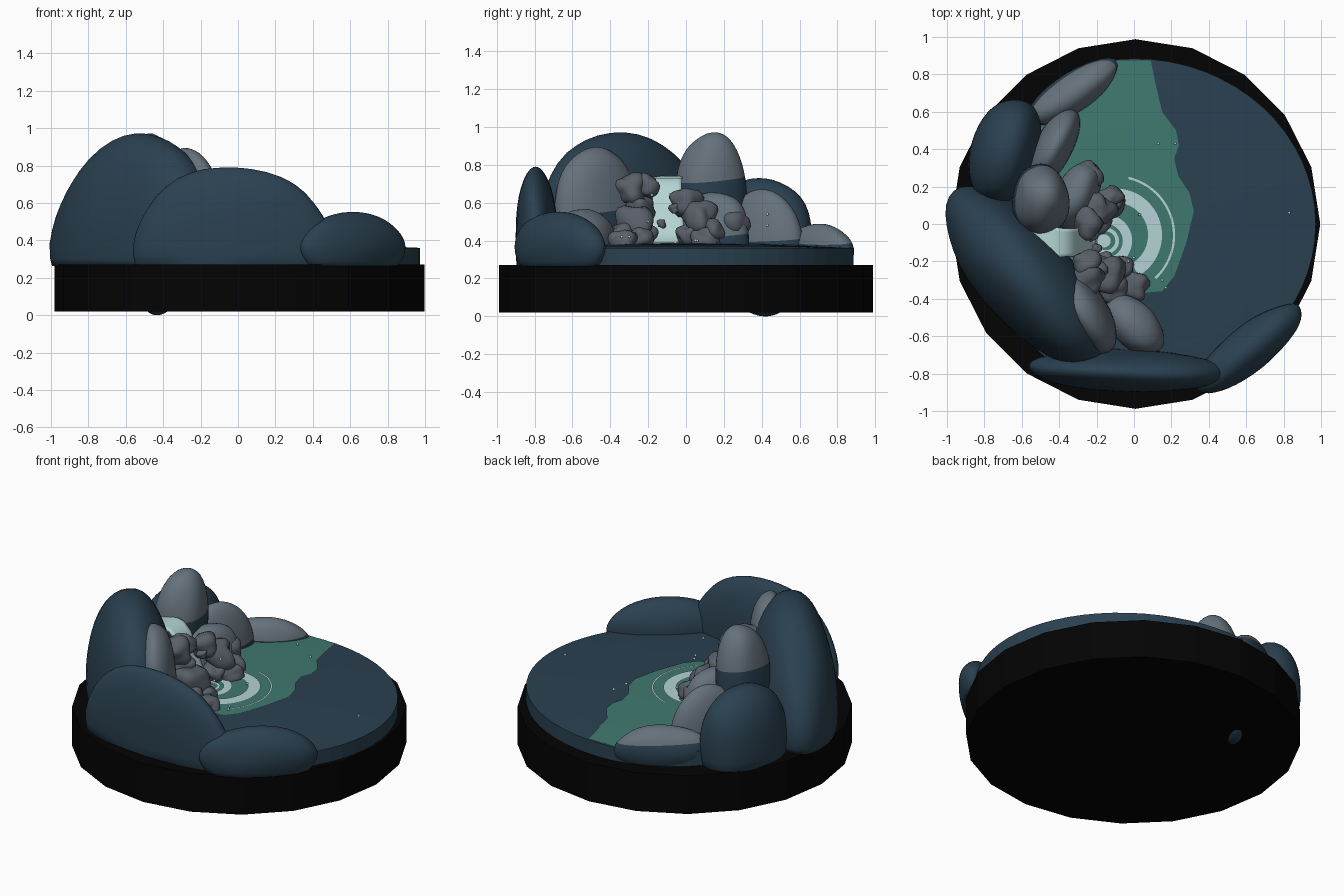
import bpy, bmesh, math, random
from mathutils import Vector, Euler, noise

if "Cube" in bpy.data.objects:
    bpy.data.objects.remove(bpy.data.objects["Cube"])

random.seed(4)


def material(name, rgb):
    m = bpy.data.materials.new(name)
    m.diffuse_color = (*rgb, 1)
    m.use_nodes = True
    m.node_tree.nodes["Principled BSDF"].inputs["Base Color"].default_value = m.diffuse_color
    return m


BLACK = material("black base", (0.001, 0.001, 0.001))
DARK = material("dark slate blue", (0.023, 0.052, 0.08))
GREY = material("boulder grey", (0.13, 0.165, 0.2))
STONE = material("small stone grey", (0.10, 0.115, 0.14))
GREEN = material("pool green", (0.05, 0.19, 0.16))
FOAM = material("foam pale blue", (0.46, 0.65, 0.67))
FALL = material("falling water", (0.46, 0.67, 0.66))

A, A_LEFT, B = 0.972, 0.8, 0.885  # ground radii: right, left, depth


def ground_z(x, y):
    return 0.36 + 0.024 * max(0, 1 - (x / A) ** 2 - (y / B) ** 2)


def finish(name, bm, *mats):
    bmesh.ops.recalc_face_normals(bm, faces=bm.faces)
    me = bpy.data.meshes.new(name)
    bm.to_mesh(me)
    bm.free()
    for m in mats:
        me.materials.append(m)
    ob = bpy.data.objects.new(name, me)
    bpy.context.collection.objects.link(ob)
    return ob


def grid(name, rows, mat, thick=0.0):
    """Surface through equal-length rows of points."""
    bm = bmesh.new()
    vs = [[bm.verts.new(p) for p in r] for r in rows]
    for a, b in zip(vs, vs[1:]):
        for i in range(len(a) - 1):
            f = bm.faces.new((a[i], a[i + 1], b[i + 1], b[i]))
            f.smooth = True
    ob = finish(name, bm, mat)
    # keep open sheets facing up
    if sum(p.normal.z for p in ob.data.polygons) < 0:
        ob.data.flip_normals()
    if thick:
        s = ob.modifiers.new("thickness", 'SOLIDIFY')
        s.thickness = thick
    return ob


def rock(name, c, r, yaw, mat, seed, floor=0.262, dark_below=None, amp=0.08, sub=4, n=2.15, skew=0.0):
    """Noisy ellipsoid; skew slides its top along its own long axis."""
    bm = bmesh.new()
    bmesh.ops.create_icosphere(bm, subdivisions=sub, radius=1)
    rot = Euler((0, 0, math.radians(yaw)))
    for v in bm.verts:
        p = v.co.normalized()
        k = sum(abs(q) ** n for q in p) ** (-1 / n)
        k *= 1 + amp * noise.noise(p * 1.1 + Vector((seed * 3.7, seed, 0)))
        q = Vector((p.x * r[0], p.y * r[1], p.z * r[2])) * k
        q.x += skew * max(p.z, 0)
        q.rotate(rot)
        v.co = q + Vector(c)
        v.co.z = max(v.co.z, floor)
    if dark_below:
        bmesh.ops.bisect_plane(bm, geom=bm.verts[:] + bm.edges[:] + bm.faces[:], dist=1e-4,
                               plane_co=(0, 0, dark_below), plane_no=(0.1, -0.08, 1))
    for f in bm.faces:
        f.smooth = True
        m = f.calc_center_median()
        if dark_below and m.z + 0.1 * m.x - 0.08 * m.y < dark_below:
            f.material_index = 1
    return finish(name, bm, mat, DARK)


# base plinth
bpy.ops.mesh.primitive_cylinder_add(vertices=20, radius=0.988, depth=0.25, location=(0.008, 0, 0.145))
base = bpy.context.object
base.name = "base_plinth"
base.data.materials.append(BLACK)

# gently domed ground
bm = bmesh.new()
N = 64
rings = []
for s, z in ((1, 0.25), (1, None), (0.8, None), (0.6, None), (0.4, None), (0.2, None)):
    ring = []
    for i in range(N):
        t = 2 * math.pi * i / N
        x, y = s * math.cos(t), B * s * math.sin(t)
        x *= A if x > 0 else A_LEFT
        ring.append(bm.verts.new((x, y, ground_z(x, y) if z is None else z)))
    rings.append(ring)
for a, b in zip(rings, rings[1:]):
    for i in range(N):
        bm.faces.new((a[i], a[(i + 1) % N], b[(i + 1) % N], b[i]))
bm.faces.new(rings[-1])
finish("ground", bm, DARK)

# pool of water lying on the ground
shore = [(-0.37, 0.02), (-0.36, 0.15), (-0.28, 0.215), (-0.1, 0.28), (0.07, 0.32), (0.17, 0.295),
         (0.26, 0.235), (0.35, 0.215), (0.42, 0.24), (0.5, 0.225), (0.6, 0.15), (0.75, 0.115), (0.875, 0.09)]
rows = []
for y, xr in shore:
    xl = max(-0.5, -0.97 * A_LEFT * math.sqrt(1 - (y / B) ** 2))
    xs = [xl + (xr - xl) * i / 8 for i in range(9)]
    rows.append([(x, y, ground_z(x, y) + 0.004) for x in xs])
grid("pool", rows, GREEN)


# foam ripples
def ripple(name, cx, cy, r0, r1, a0, a1):
    rows = []
    for r in (r0, r1):
        row = []
        for i in range(33):
            t = math.radians(a0 + (a1 - a0) * i / 32)
            x, y = cx + r * math.cos(t), cy + r * math.sin(t)
            row.append((x, y, ground_z(x, y) + 0.008))
        rows.append(row)
    grid(name, rows, FOAM)


ripple("ripple_outer", -0.1, -0.06, 0.308, 0.32, -47, 77)
ripple("ripple_wide", -0.1, -0.06, 0.175, 0.25, -60, 90)
ripple("ripple_inner", -0.15, -0.09, 0.09, 0.14, -110, 110)
ripple("ripple_small", -0.15, -0.09, 0.05, 0.07, -150, 150)
ripple("ripple_centre", -0.16, -0.09, 0.001, 0.035, 0, 360)

# waterfall sheet
rows = []
for x, z, w in ((-0.6, 0.72, 0.1), (-0.44, 0.74, 0.085), (-0.37, 0.73, 0.075), (-0.32, 0.68, 0.075),
                (-0.28, 0.57, 0.08), (-0.24, 0.45, 0.09), (-0.2, 0.37, 0.11)):
    rows.append([(x, -0.1 + w * (i / 4 - 1), z) for i in range(9)])
grid("waterfall", rows, FALL, 0.02)

# large dark outer rocks
rock("rock_left", (-0.585, -0.275, 0.38), (0.575, 0.25, 0.575), -50, DARK, 1, amp=0.06, skew=0.13)
rock("rock_back_left", (-0.69, 0.39, 0.37), (0.29, 0.18, 0.36), 74, DARK, 2)
rock("rock_front", (-0.035, -0.785, 0.38), (0.525, 0.115, 0.41), -2, DARK, 3, n=2, skew=0.03)
rock("rock_front_right", (0.61, -0.67, 0.36), (0.365, 0.12, 0.19), 39, DARK, 5, n=2)

# grey inner boulders, dark at the foot
rock("boulder_back", (-0.33, 0.7, 0.34), (0.29, 0.105, 0.145), 33, GREY, 6, dark_below=0.305, n=2)
rock("boulder_back_mid", (-0.43, 0.41, 0.335), (0.23, 0.1, 0.335), 62, GREY, 7, 0.0, 0.33, amp=0.03)
rock("boulder_top", (-0.5, 0.13, 0.62), (0.15, 0.19, 0.36), 0, GREY, 8, dark_below=0.665, skew=0.02, n=2)
rock("boulder_left_tall", (-0.26, -0.47, 0.5), (0.25, 0.12, 0.39), -58, GREY, 9, dark_below=0.57)
rock("boulder_left_low", (0.0, -0.54, 0.4), (0.19, 0.12, 0.165), -45, GREY, 10)
rock("boulder_right_mid", (-0.31, 0.15, 0.42), (0.2, 0.11, 0.235), 65, GREY, 11, dark_below=0.39)

# small stones flanking the waterfall: x, y, z, size
stones = [(-0.25, -0.3, 0.67, 0.09), (-0.25, -0.2, 0.69, 0.07), (-0.15, -0.27, 0.5, 0.1),
          (-0.1, -0.35, 0.42, 0.08), (-0.17, -0.21, 0.43, 0.065), (-0.06, -0.24, 0.41, 0.065),
          (0.0, -0.33, 0.39, 0.075), (-0.23, -0.24, 0.57, 0.075),
          (-0.24, 0.0, 0.6, 0.08), (-0.2, 0.07, 0.53, 0.095), (-0.18, 0.02, 0.43, 0.07),
          (-0.12, 0.1, 0.4, 0.075), (-0.13, 0.14, 0.46, 0.065), (-0.26, 0.25, 0.5, 0.085),
          (-0.22, -0.06, 0.57, 0.03), (-0.2, -0.13, 0.49, 0.025)]
for i, (x, y, z, s) in enumerate(stones):
    rock(f"stone_{i + 1}", (x, y, z), (s, s * 0.85, s * 0.85), random.uniform(0, 180),
         STONE, 20 + i, amp=0.4, sub=3, n=2.8)

# spray droplets
for i, p in enumerate([(0.13, 0.43, 0.54), (0.22, 0.43, 0.48), (0.83, 0.06, 0.4), (0.17, -0.34, 0.42),
                       (-0.03, -0.2, 0.5), (0.03, 0.05, 0.4), (0.0, -0.18, 0.64), (0.15, -0.3, 0.42)]):
    bm = bmesh.new()
    bmesh.ops.create_icosphere(bm, subdivisions=2, radius=0.008)
    bmesh.ops.translate(bm, verts=bm.verts, vec=p)
    for f in bm.faces:
        f.smooth = True
    finish(f"droplet_{i + 1}", bm, FOAM)
